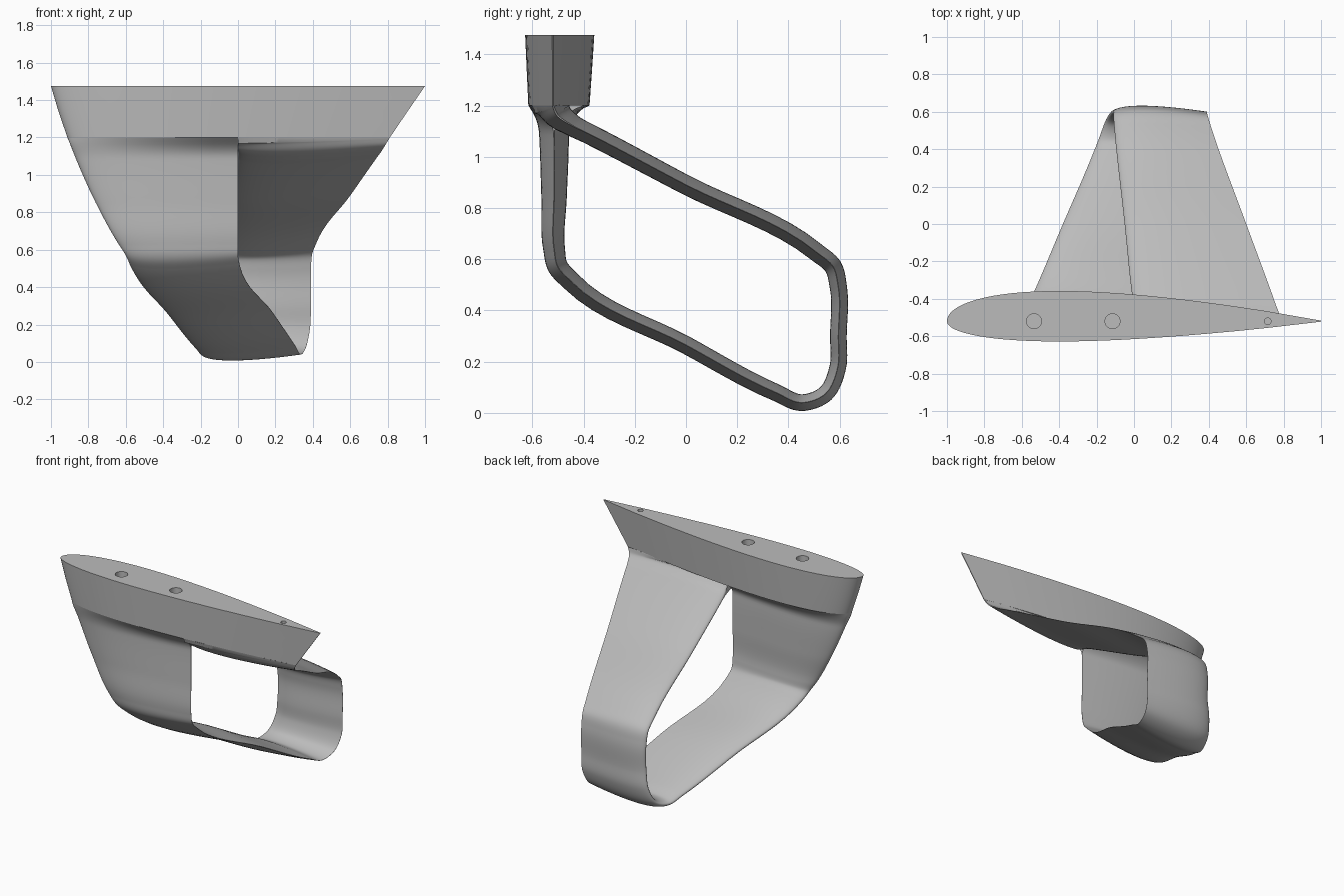
import bpy, bmesh
from math import sqrt
from mathutils import Vector

cube = bpy.data.objects.get("Cube")
if cube:
    bpy.data.objects.remove(cube, do_unlink=True)

grey = bpy.data.materials.new("plain_grey")
grey.use_nodes = True
grey.diffuse_color = (0.5, 0.5, 0.5, 1)
grey.node_tree.nodes["Principled BSDF"].inputs["Base Color"].default_value = grey.diffuse_color

MID_Y, JOIN_Z, TOP_Z = -0.52, 1.2, 1.475
BACK, FRONT = 0.162, 0.108          # mount half thickness on each side
LE, TE = -0.912, 0.812              # mount ends at the joint
N = 28
CHORD = [(1 - sqrt(1 - (i / N) ** 2)) * 0.4 + (i / N) ** 2 * 0.6 for i in range(N + 1)]


def foil(u):
    """Half thickness of the foil along its chord, with a peak of 1."""
    u = min(max(u, 0), 1)
    return 10 * (0.2969 * sqrt(u) - 0.126 * u - 0.3516 * u**2 + 0.2843 * u**3 - 0.1015 * u**4)


def loft(name, rings, caps):
    bm = bmesh.new()
    loops = [[bm.verts.new(p) for p in ring] for ring in rings]
    n = len(loops[0])
    for a, b in zip(loops, loops[1:]):
        for i in range(n):
            j = (i + 1) % n
            bm.faces.new((a[i], a[j], b[j], b[i]))
    if caps:
        bm.faces.new(loops[0])
        bm.faces.new(loops[-1])
    bmesh.ops.recalc_face_normals(bm, faces=bm.faces)
    mesh = bpy.data.meshes.new(name)
    bm.to_mesh(mesh)
    bm.free()
    obj = bpy.data.objects.new(name, mesh)
    bpy.context.collection.objects.link(obj)
    mesh.materials.append(grey)
    return obj


def smooth(obj):
    bpy.ops.object.select_all(action="DESELECT")
    obj.select_set(True)
    bpy.context.view_layer.objects.active = obj
    bpy.ops.object.shade_smooth_by_angle(angle=0.6)


def ring(x0, x1, centre, normal, inner, outer):
    """Closed foil section; inner and outer give half thickness from u and x."""
    pts = []
    for side, us, half in ((1, CHORD, inner), (-1, CHORD[:0:-1], outer)):
        for u in us:
            x = x0 + (x1 - x0) * u
            off = normal * side * half(u, x)
            pts.append((x, centre.x + off.x, centre.y + off.y))
    return pts


# Mount block: tapered foil section
rings = []
for z, x0, x1, s in ((TOP_Z, -1, 1, 1), (1.34, -0.96, 0.907, 0.945), (JOIN_Z, LE, TE, 0.885)):
    rings.append(ring(x0, x1, Vector((MID_Y, z)), Vector((1, 0)),
                      lambda u, x: BACK * s * foil(u), lambda u, x: FRONT * s * foil(u)))
mount = loft("mount_block", rings, True)

# Mounting holes in the top face
for x, r in ((-0.535, 0.04), (-0.115, 0.04), (0.715, 0.018)):
    bpy.ops.mesh.primitive_cylinder_add(vertices=32, radius=r, depth=0.4, location=(x, MID_Y, TOP_Z))
    cutter = bpy.context.object
    cutter.hide_render = True
    mod = mount.modifiers.new("hole", "BOOLEAN")
    mod.operation, mod.solver, mod.object = "DIFFERENCE", "EXACT", cutter
    bpy.context.view_layer.objects.active = mount
    bpy.ops.object.modifier_apply(modifier=mod.name)
    bpy.data.objects.remove(cutter, do_unlink=True)
smooth(mount)

# Looped fin: y, z, leading x, trailing x, thickness
KEYS = [Vector(k) for k in (
    (MID_Y, JOIN_Z, LE, 0, 0.12),
    (-0.515, 1.07, -0.86, 0, 0.115),
    (-0.515, 0.85, -0.76, 0, 0.1),
    (-0.515, 0.64, -0.645, 0, 0.085),
    (-0.5, 0.57, -0.6, 0, 0.08),
    (-0.45, 0.515, -0.575, 0.01, 0.077),
    (0, 0.265, -0.38, 0.185, 0.07),
    (0.35, 0.08, -0.23, 0.31, 0.067),
    (0.45, 0.04, -0.19, 0.335, 0.065),
    (0.545, 0.075, -0.155, 0.362, 0.065),
    (0.593, 0.18, -0.125, 0.385, 0.065),
    (0.595, 0.3, -0.11, 0.39, 0.065),
    (0.595, 0.49, -0.11, 0.39, 0.067),
    (0.575, 0.57, -0.11, 0.395, 0.07),
    (0.51, 0.627, -0.105, 0.415, 0.072),
    (0, 0.89, -0.05, 0.6, 0.076),
    (-0.38, 1.09, -0.01, 0.74, 0.08),
    (-0.45, 1.125, 0, 0.765, 0.08),
    (-0.505, 1.165, 0, 0.79, 0.08),
    (MID_Y, JOIN_Z, 0, TE, 0.08))]


def tangent(i):
    """Slope at a key, weighted by the spacing on each side."""
    if i in (0, len(KEYS) - 1):
        return None
    a, b, c = KEYS[i - 1:i + 2]
    d0, d1 = (b - a).length, (c - b).length
    return ((b - a) / d0 * d1 + (c - b) / d1 * d0) / (d0 + d1)


path = []
STEPS = 8
for i in range(len(KEYS) - 1):
    a, b = KEYS[i], KEYS[i + 1]
    d = (b - a).length
    m0, m1 = tangent(i) or (b - a) / d, tangent(i + 1) or (b - a) / d
    for k in range(STEPS + (i == len(KEYS) - 2)):
        t = k / STEPS
        path.append(a * (2 * t**3 - 3 * t**2 + 1) + b * (3 * t**2 - 2 * t**3)
                    + m0 * d * (t**3 - 2 * t**2 + t) + m1 * d * (t**3 - t**2))

rings = []
last = len(path) - 1
for i, p in enumerate(path):
    a, b = path[max(i - 1, 0)], path[min(i + 1, last)]
    way = Vector((b[0] - a[0], b[1] - a[1])).normalized()
    if i == 0 or i == last:
        way = Vector((0, -1 if i == 0 else 1))
    blend = min(max((p[1] - 1.09) / (JOIN_Z - 1.09), 0), 1) ** 2
    sides = (BACK, FRONT) if i < last / 2 else (FRONT, BACK)

    def half(depth):
        # Fairing: the slim strut swells to the mount section at the joint
        return lambda u, x: ((1 - blend) * p[4] / 2 * foil(u)
                             + blend * depth * 0.885 * foil((x - LE) / (TE - LE)))

    rings.append(ring(p[2], p[3], Vector((p[0], p[1])), Vector((-way.y, way.x)),
                      half(sides[0]), half(sides[1])))
smooth(loft("looped_fin", rings, False))
